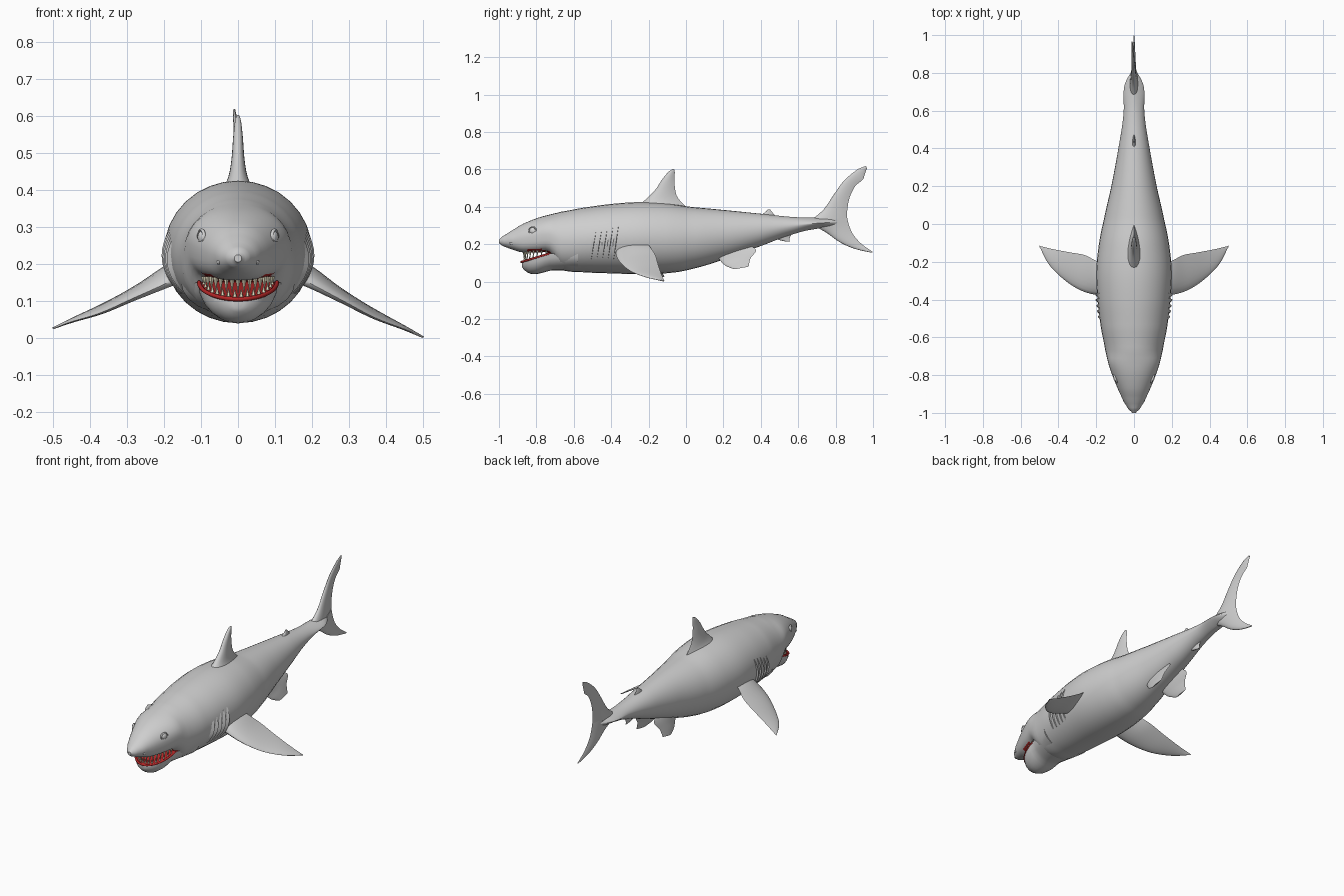
import bpy, bmesh, math
from mathutils import Vector, Matrix

if "Cube" in bpy.data.objects:
    bpy.data.objects.remove(bpy.data.objects["Cube"])


def material(name, color):
    m = bpy.data.materials.new(name)
    m.use_nodes = True
    m.diffuse_color = (*color, 1)
    m.node_tree.nodes["Principled BSDF"].inputs["Base Color"].default_value = (*color, 1)
    return m


SKIN = material("grey skin", (.62, .62, .62))
RED = material("red gum", (.45, .02, .02))
CREAM = material("cream teeth", (.72, .68, .5))
EYE = material("pale eye", (.68, .68, .68))


def finish(name, bm, mats, angle=50):
    bmesh.ops.recalc_face_normals(bm, faces=bm.faces)
    mesh = bpy.data.meshes.new(name)
    bm.to_mesh(mesh)
    bm.free()
    for m in mats:
        mesh.materials.append(m)
    obj = bpy.data.objects.new(name, mesh)
    bpy.context.collection.objects.link(obj)
    bpy.ops.object.select_all(action='DESELECT')
    obj.select_set(True)
    bpy.context.view_layer.objects.active = obj
    bpy.ops.object.shade_smooth_by_angle(angle=math.radians(angle))
    return obj


def loft(name, rings, mats, rule=None, angle=50):
    """Skin closed rings and cap both ends; rule picks red faces."""
    bm = bmesh.new()
    loops = [[bm.verts.new(p) for p in r] for r in rings]
    n = len(loops[0])
    for a, b in zip(loops, loops[1:]):
        for i in range(n):
            j = (i + 1) % n
            bm.faces.new((a[i], a[j], b[j], b[i]))
    bm.faces.new(loops[0])
    bm.faces.new(loops[-1])
    if rule:
        bm.normal_update()
        for f in bm.faces:
            f.material_index = int(rule(f.calc_center_median()))
    return finish(name, bm, mats, angle)


def spline(a, b, c, d, t):
    return b + (c - a) * (t / 2) + (a * 2 - b * 5 + c * 4 - d) * (t * t / 2) \
        + (b * 3 - a - c * 3 + d) * (t ** 3 / 2)


def sample(table, y):
    """Smooth cross-section values at a given length position."""
    k = 0
    while k < len(table) - 2 and y > table[k + 1][0]:
        k += 1
    t = (y - table[k][0]) / (table[k + 1][0] - table[k][0])
    rows = [table[min(max(k + o, 0), len(table) - 1)] for o in (-1, 0, 1, 2)]
    return [spline(*v, t) for v in list(zip(*rows))[1:]]


def section(y, top, bottom, w, e, n=32):
    zc, h = (top + bottom) / 2, (top - bottom) / 2
    ring = []
    for i in range(n):
        a = math.tau * i / n
        c, s = math.cos(a), math.sin(a)
        p = 2 / e if s < 0 or e < 2 else 1
        ring.append((w * math.copysign(abs(c) ** p, c), y,
                     zc + h * math.copysign(abs(s) ** p, s)))
    return ring


# Body: position, top, bottom, half width, underside squareness
BODY = [(-1, .225, .205, .01, 2), (-.98, .243, .19, .03, 2),
        (-.94, .268, .175, .055, 2.2), (-.88, .305, .157, .083, 2.7),
        (-.8, .338, .155, .115, 3), (-.73, .358, .15, .138, 3),
        (-.67, .373, .065, .152, 2.2), (-.55, .395, .05, .175, 2),
        (-.4, .415, .044, .193, 2), (-.25, .425, .04, .2, 2),
        (-.1, .418, .045, .185, 2), (.02, .4, .065, .16, 2),
        (.2, .383, .118, .12, 2), (.4, .363, .19, .083, 2),
        (.58, .345, .255, .056, 1.8), (.7, .342, .282, .055, 1.3),
        (.75, .342, .288, .045, 1.3), (.82, .335, .3, .01, 1.6)]


def side_x(y, z):
    top, bottom, w, e = sample(BODY, y)
    u = abs(2 * z - top - bottom) / (top - bottom)
    return w * max(0, 1 - u * u) ** .5


def in_mouth(c):
    return -.86 < c.y < -.67 and c.z < .175 and abs(c.x) < .095


ys = [-1 + .15 * (i / 14) ** 2 for i in range(14)] + [-.85 + .02 * i for i in range(84)]
loft("body", [section(y, *sample(BODY, y)) for y in ys], [SKIN, RED], in_mouth)


# Lower jaw with a red floor and a red lip
def lip(t, r):
    return Vector((r * math.sin(t), -.73 - .15 * math.cos(t), .15 - .045 * math.cos(t)))


jaw_rings = []
for i in range(16):
    y = -.878 + .3 * (i / 15) ** 1.4
    u = min(0, (y + .73) / .15)
    w = .108 * math.sqrt(1 - u * u) + max(0, y + .73) * .3
    top = .15 + .3 * min(0, y + .73)
    depth = .092 * (1 - (u * u) ** 2 * .75) if u else .09
    jaw_rings.append([(w * math.cos(a), y, top + (depth if math.sin(a) < 0 else .003) * math.sin(a))
                      for a in (math.tau * k / 24 for k in range(24))])
loft("lower_jaw", jaw_rings, [SKIN, RED],
     lambda c: c.y < -.7 and c.z > .15 + .3 * min(0, c.y + .73) - .004)

lip_rings = []
for i in range(25):
    t = math.radians(-90 + 7.5 * i)
    out = Vector((math.sin(t), -math.cos(t), 0))
    lip_rings.append([lip(t, .105) + out * (.006 * math.cos(a)) + Vector((0, 0, .006 * math.sin(a)))
                      for a in (math.tau * k / 8 for k in range(8))])
loft("lower_lip", lip_rings, [RED])


# Teeth
def teeth(name, count, upper):
    bm = bmesh.new()
    for i in range(count):
        t = math.radians(-78 + 156 * i / (count - 1))
        size = (.036 if upper else .018) * math.cos(t) + .01
        p = lip(t, .095) + Vector((0, .014, 0))
        p.z = .166 - size / 2 if upper else p.z + size / 2
        turn = Matrix.Rotation(math.pi if upper else 0, 4, 'X')
        bmesh.ops.create_cone(bm, segments=5, radius1=.0075, radius2=.0005, depth=size,
                              cap_ends=True, matrix=Matrix.Translation(p) @ turn)
    finish(name, bm, [CREAM], 30)


teeth("upper_teeth", 17, True)
teeth("lower_teeth", 16, False)


# Fins: rows of leading point, trailing point, thickness
def fin(name, rows, normal):
    normal = Vector(normal).normalized()
    rows = [(Vector(a), Vector(b), th) for a, b, th in rows]
    rows = [rows[0]] + rows + [rows[-1]]
    rings = []
    for k in range(len(rows) - 3):
        for s in range(5 if k < len(rows) - 4 else 6):
            lead, trail, th = [spline(*v, s / 5) for v in zip(*rows[k:k + 4])]
            ring = []
            for i in range(20):
                u = (1 - math.cos(math.tau * i / 20)) / 2
                bulge = 1.3 * math.sqrt(u) * (1 - u) * th
                ring.append(lead.lerp(trail, u) + normal * (bulge if i < 10 else -bulge))
            rings.append(ring)
    loft(name, rings, [SKIN])


def upright(name, rows, x0=0, x1=0):
    n = len(rows) - 1
    xs = [x0 + (x1 - x0) * i / n for i in range(n + 1)]
    fin(name, [((x, *a), (x, *b), th) for x, (a, b, th) in zip(xs, rows)], (1, 0, 0))


upright("dorsal_fin", [((-.27, .39), (.02, .38), .1), ((-.215, .44), (-.015, .415), .055),
                       ((-.165, .49), (-.05, .46), .036), ((-.125, .55), (-.062, .53), .026),
                       ((-.09, .59), (-.06, .58), .016), ((-.07, .602), (-.062, .6), .006)])
upright("second_dorsal_fin", [((.4, .355), (.48, .35), .02), ((.425, .373), (.462, .37), .012),
                              ((.438, .386), (.45, .385), .005)])
upright("anal_fin", [((.46, .235), (.57, .26), .02), ((.5, .222), (.555, .235), .012),
                     ((.54, .213), (.555, .215), .005)])
upright("tail_upper_lobe", [((.67, .33), (.86, .31), .045), ((.735, .385), (.862, .38), .03),
                            ((.79, .465), (.875, .45), .022), ((.845, .54), (.905, .51), .016),
                            ((.91, .595), (.945, .545), .012), ((.935, .608), (.953, .565), .01),
                            ((.962, .619), (.967, .605), .006)], 0, -.01)
upright("tail_lower_lobe", [((.68, .3), (.86, .35), .045), ((.75, .262), (.872, .3), .028),
                            ((.82, .212), (.895, .25), .02), ((.9, .176), (.94, .2), .013),
                            ((.99, .155), (1, .158), .005)])

for side, label in ((1, "left"), (-1, "right")):
    # Pectoral and pelvic fins
    lift = 0 if side > 0 else .05
    rows = [((.14, -.37, .175), (.14, -.21, .22), .06), ((.2, -.375, .145), (.2, -.195, .19), .045),
            ((.285, -.35, .1), (.26, -.165, .145), .03), ((.37, -.295, .055), (.34, -.15, .095), .02),
            ((.45, -.215, .024), (.43, -.133, .043), .012), ((.497, -.125, .003), (.502, -.115, .003), .005)]
    fin(label + "_pectoral_fin",
        [[Vector((side * p[0], p[1], p[2] + lift * max(0, p[0] - .2) * 1.6)) for p in (a, b)] + [th]
         for a, b, th in rows], (side * .5, 0, .86))
    upright(label + "_pelvic_fin", [((.16, .15), (.35, .19), .03), ((.185, .11), (.375, .165), .022),
                                    ((.215, .083), (.345, .125), .015), ((.26, .066), (.335, .08), .006)],
            side * .045, side * .085)

    # Gill flaps
    for g in range(5):
        rings = []
        for k in range(11):
            z = .12 + (.145 + .007 * g) * k / 10
            y = -.525 + .03 * g + .025 * k / 10
            x = side_x(y, z)
            flare = .002 + .011 * math.sin(math.pi * k / 10)
            rings.append([(side * (x - .003), y, z), (side * (x + flare), y + .018, z),
                          (side * (x - .003), y + .02, z)])
        loft(f"{label}_gill_{g + 1}", rings, [SKIN], angle=30)

    # Eye, eyelid and nostril rim
    eye_y, eye_z = -.82, .272
    place = Matrix.Translation((side * (side_x(eye_y, eye_z) - .003), eye_y, eye_z)) \
        @ Matrix.Rotation(side * math.radians(-22), 4, 'Z')
    bm = bmesh.new()
    bmesh.ops.create_uvsphere(bm, u_segments=16, v_segments=10, radius=.018,
                              matrix=place @ Matrix.Diagonal((.5, 1, .95, 1)))
    finish(label + "_eye", bm, [EYE])
    rim = []
    for k in range(25):
        a = math.tau * k / 24
        d = Vector((0, math.cos(a), math.sin(a)))
        rim.append([place @ (d * (.02 + .004 * math.cos(b)) + Vector((.005 * math.sin(b), 0, 0)))
                    for b in (math.tau * j / 8 for j in range(8))])
    loft(label + "_eyelid", rim, [SKIN])
    bm = bmesh.new()
    bmesh.ops.create_uvsphere(bm, u_segments=12, v_segments=8, radius=.012, matrix=Matrix.Translation(
        (side * (side_x(-.93, .205) - .005), -.93, .205)) @ Matrix.Diagonal((.6, 1.2, .6, 1)))
    finish(label + "_nostril", bm, [SKIN])
